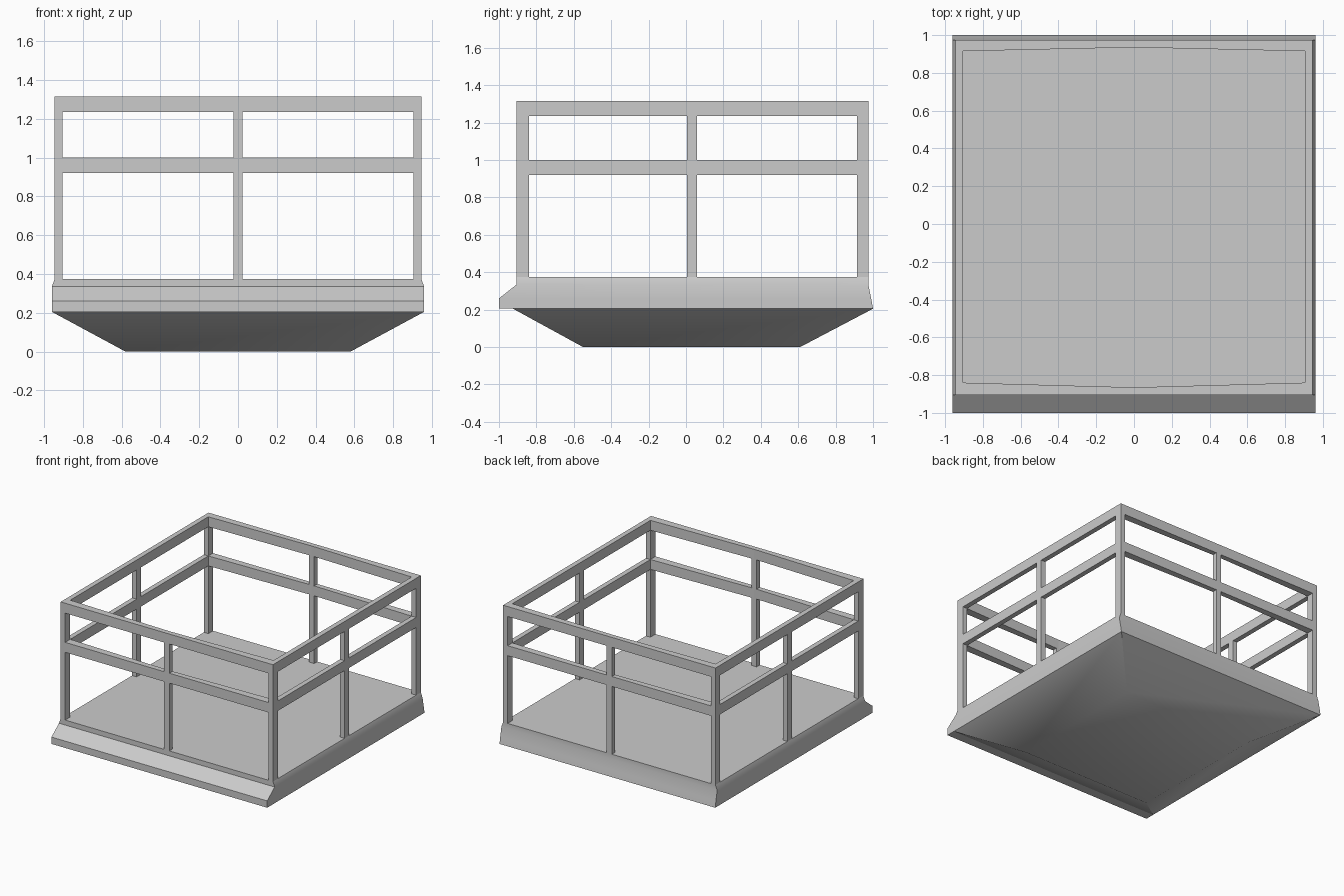
import bpy, bmesh, math

cube = bpy.data.objects.get("Cube")
if cube:
    bpy.data.objects.remove(cube, do_unlink=True)

GREY = (0.6, 0.6, 0.6, 1)
mat = bpy.data.materials.new("plain grey")
mat.use_nodes = True
mat.diffuse_color = GREY
mat.node_tree.nodes["Principled BSDF"].inputs["Base Color"].default_value = GREY

# Outer limits of the railing
X, FRONT, BACK = 0.945, -0.905, 0.975
XI, FRONT_I, BACK_I = 0.905, -0.84, 0.915
DECK, TOP = 0.375, 1.315


def finish(name, bm, smooth=False):
    bmesh.ops.recalc_face_normals(bm, faces=bm.faces)
    mesh = bpy.data.meshes.new(name)
    bm.to_mesh(mesh)
    bm.free()
    mesh.materials.append(mat)
    ob = bpy.data.objects.new(name, mesh)
    bpy.context.collection.objects.link(ob)
    if smooth:
        bpy.ops.object.select_all(action="DESELECT")
        ob.select_set(True)
        bpy.context.view_layer.objects.active = ob
        bpy.ops.object.shade_smooth_by_angle(angle=math.radians(32))
    return ob


def loft(name, levels, smooth=False):
    """Stack of rectangles (half width, front y, back y, z), capped at both ends."""
    bm = bmesh.new()
    rings = [[bm.verts.new(p) for p in ((-x, f, z), (x, f, z), (x, b, z), (-x, b, z))]
             for x, f, b, z in levels]
    for low, high in zip(rings, rings[1:]):
        for i in range(4):
            j = (i + 1) % 4
            bm.faces.new((low[i], low[j], high[j], high[i]))
    bm.faces.new(rings[0])
    bm.faces.new(rings[-1])
    return finish(name, bm, smooth)


def rail_frame(name, z0, z1):
    """Closed rail, slimmer at the middle of the front and back."""
    outer = [(-X, FRONT), (0, FRONT), (X, FRONT), (X, BACK), (0, BACK), (-X, BACK)]
    inner = [(-XI, FRONT_I), (0, FRONT_I - 0.025), (XI, FRONT_I),
             (XI, BACK_I), (0, BACK_I + 0.02), (-XI, BACK_I)]
    bm = bmesh.new()
    o0, o1, i0, i1 = [[bm.verts.new((x, y, z)) for x, y in pts]
                      for pts, z in ((outer, z0), (outer, z1), (inner, z0), (inner, z1))]
    for a in range(6):
        b = (a + 1) % 6
        for p, q in ((o0, o1), (o1, i1), (i1, i0), (i0, o0)):
            bm.faces.new((p[a], p[b], q[b], q[a]))
    return finish(name, bm)


def post(name, x0, x1, y0, y1):
    bm = bmesh.new()
    bmesh.ops.create_cube(bm, size=1)
    for v in bm.verts:
        v.co = (x1 if v.co.x > 0 else x0, y1 if v.co.y > 0 else y0,
                TOP - 0.01 if v.co.z > 0 else DECK - 0.01)
    return finish(name, bm)


# Platform with sloped front lip
loft("platform", [(0.96, -1, 1, 0.205), (0.96, -1, 0.99, 0.26),
                  (0.96, FRONT, BACK, 0.335), (X, FRONT, BACK, DECK)], True)

# Tapered underside
loft("underside", [(0.58, -0.55, 0.61, 0), (0.96, -0.925, 1, 0.205)], True)

# Railing
rail_frame("middle_rail", 0.92, 1.0)
rail_frame("top_rail", 1.235, TOP)
for side, s in (("left", 1), ("right", -1)):
    x0, x1 = sorted((s * XI, s * X))
    post("front_post_" + side, x0, x1, FRONT, FRONT_I)
    post("back_post_" + side, x0, x1, BACK_I, BACK)
    post("side_post_" + side, x0, x1, 0.005, 0.06)
post("front_middle_post", -0.023, 0.023, FRONT, FRONT_I - 0.025)
post("back_middle_post", -0.023, 0.023, BACK_I + 0.02, BACK)
